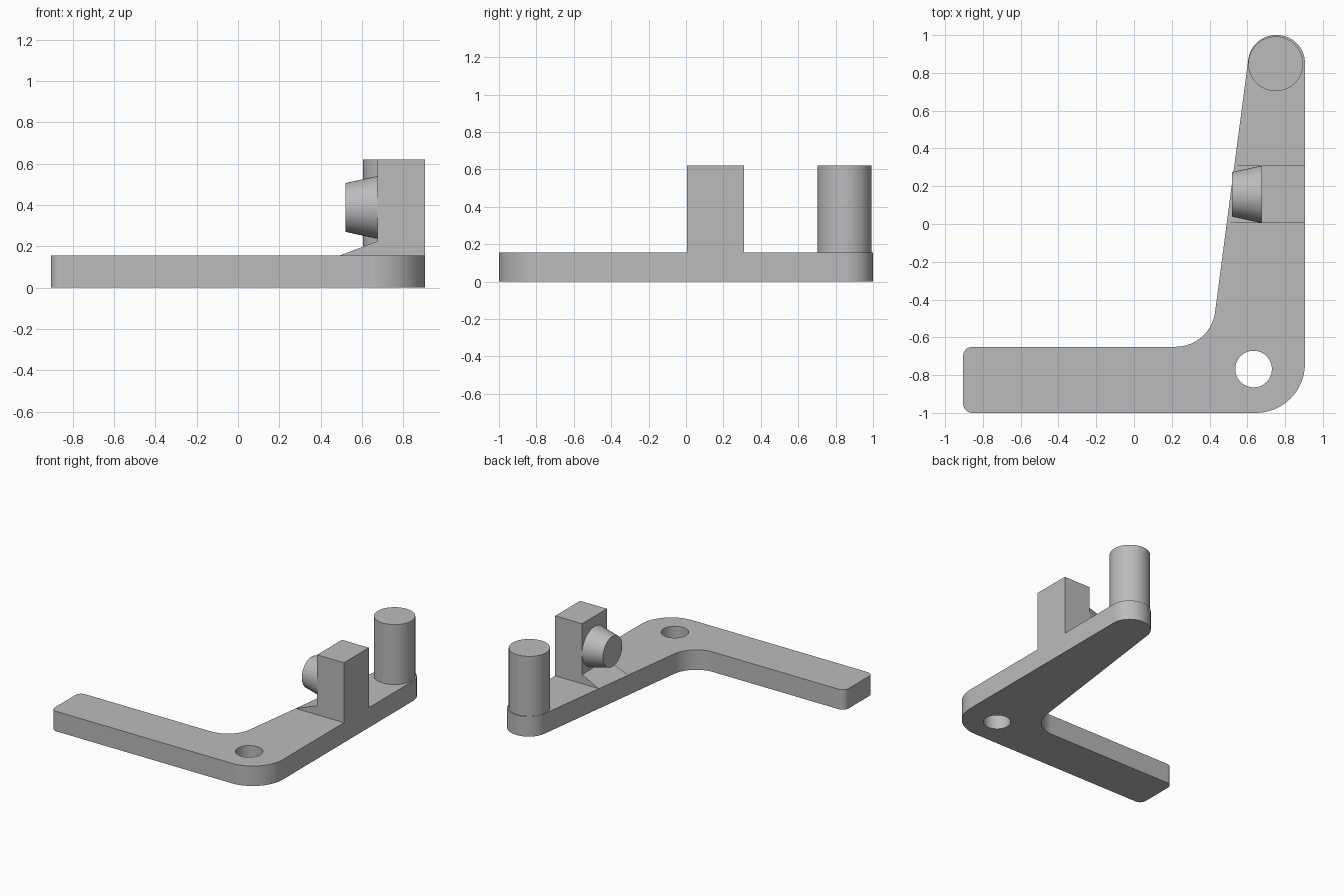
import bpy, bmesh, math
from mathutils import Vector, Matrix

cube = bpy.data.objects.get("Cube")
if cube:
    bpy.data.objects.remove(cube, do_unlink=True)

COLOR = (0.5, 0.5, 0.5, 1)
grey = bpy.data.materials.new("plain grey")
grey.use_nodes = True
grey.diffuse_color = COLOR
grey.node_tree.nodes["Principled BSDF"].inputs["Base Color"].default_value = COLOR

PLATE_TOP, POST_TOP = 0.155, 0.62


def finish(name, bm):
    bmesh.ops.recalc_face_normals(bm, faces=bm.faces)
    mesh = bpy.data.meshes.new(name)
    bm.to_mesh(mesh)
    bm.free()
    mesh.materials.append(grey)
    obj = bpy.data.objects.new(name, mesh)
    bpy.context.collection.objects.link(obj)
    return obj


def smooth(obj):
    bpy.ops.object.select_all(action='DESELECT')
    obj.select_set(True)
    bpy.context.view_layer.objects.active = obj
    bpy.ops.object.shade_smooth_by_angle(angle=math.radians(30))


def rounded(corners, steps=16):
    """Outline with each (x, y, radius) corner replaced by a tangent arc."""
    pts = []
    for i, (x, y, r) in enumerate(corners):
        p = Vector((x, y))
        a = (Vector(corners[i - 1][:2]) - p).normalized()
        b = (Vector(corners[(i + 1) % len(corners)][:2]) - p).normalized()
        half = a.angle(b) / 2
        centre = p + (a + b).normalized() * r / math.sin(half)
        start = p + a * r / math.tan(half) - centre
        end = p + b * r / math.tan(half) - centre
        sweep = math.atan2(start.x * end.y - start.y * end.x, start.dot(end))
        for k in range(steps + 1):
            pts.append(centre + Matrix.Rotation(sweep * k / steps, 2) @ start)
    return pts


def cone(name, r1, r2, depth, matrix):
    bm = bmesh.new()
    bmesh.ops.create_cone(bm, cap_ends=True, segments=64, radius1=r1,
                          radius2=r2, depth=depth, matrix=matrix)
    return finish(name, bm)


# Bent base plate with a tapered long arm
outline = rounded([
    (-0.905, -1, 0.05), (0.905, -1, 0.26), (0.905, 1, 0.148),
    (0.622, 1, 0.148), (0.405, -0.65, 0.21), (-0.905, -0.65, 0.05)])
bm = bmesh.new()
base = bm.faces.new([bm.verts.new((p.x, p.y, 0)) for p in outline])
side = bmesh.ops.extrude_face_region(bm, geom=[base])["geom"]
bmesh.ops.translate(bm, vec=(0, 0, PLATE_TOP),
                    verts=[g for g in side if isinstance(g, bmesh.types.BMVert)])
plate = finish("base_plate", bm)

# Pivot hole through the bend
cutter = cone("hole_cutter", 0.097, 0.097, 0.6,
              Matrix.Translation((0.633, -0.768, 0.1)))
cutter.hide_render = True
cutter.hide_set(True)
cut = plate.modifiers.new("pivot_hole", 'BOOLEAN')
cut.operation, cut.solver, cut.object = 'DIFFERENCE', 'EXACT', cutter
bpy.context.view_layer.objects.active = plate
bpy.ops.object.modifier_apply(modifier=cut.name)
bpy.data.objects.remove(cutter, do_unlink=True)
smooth(plate)

# Upright block, with a ramp whose foot follows the slanted plate edge
bm = bmesh.new()
ends = []
for y, foot in ((0.005, 0.491), (0.31, 0.531)):
    profile = [(0.905, PLATE_TOP), (0.905, POST_TOP), (0.675, POST_TOP),
               (0.675, 0.225), (foot, PLATE_TOP)]
    ends.append([bm.verts.new((x, y, z)) for x, z in profile])
    bm.faces.new(ends[-1])
for i in range(5):
    bm.faces.new((ends[0][i - 1], ends[0][i], ends[1][i], ends[1][i - 1]))
finish("upright_block", bm)

# Tapered knob on the inner face of the block
smooth(cone("side_knob", 0.152, 0.118, 0.155,
            Matrix.Translation((0.5975, 0.157, 0.388))
            @ Matrix.Rotation(-math.pi / 2, 4, 'Y')))

# Round pin at the end of the long arm
smooth(cone("end_pin", 0.145, 0.145, POST_TOP - PLATE_TOP,
            Matrix.Translation((0.75, 0.848, (PLATE_TOP + POST_TOP) / 2))))
